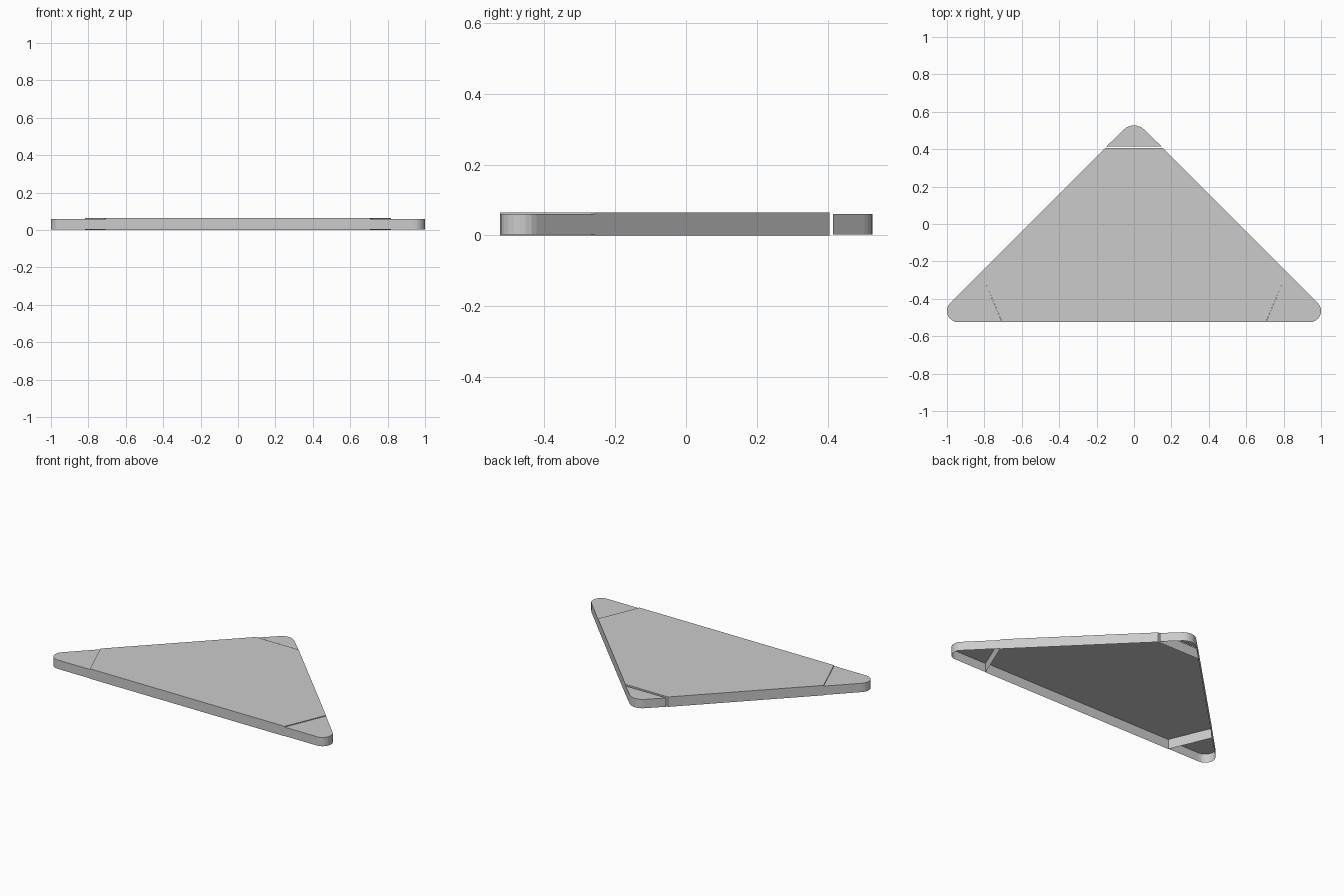
import bpy, bmesh
from math import cos, sin, radians

if "Cube" in bpy.data.objects:
    bpy.data.objects.remove(bpy.data.objects["Cube"])

Y0 = -0.525      # front edge
TOP_CAP = 0.06   # corner height
TOP_PANEL = 0.065


def shell(name, pts, z0, z1, closed):
    """Hollow, bottomless plate: top face plus thin outer walls."""
    bm = bmesh.new()
    lo = [bm.verts.new((x, y, z0)) for x, y in pts]
    hi = [bm.verts.new((x, y, z1)) for x, y in pts]
    bm.faces.new(hi)
    n = len(pts)
    for i in range(n if closed else n - 1):
        j = (i + 1) % n
        bm.faces.new((lo[i], lo[j], hi[j], hi[i]))
    me = bpy.data.meshes.new(name)
    bm.to_mesh(me)
    bm.free()
    ob = bpy.data.objects.new(name, me)
    bpy.context.collection.objects.link(ob)
    return ob


def arc(cx, cy, r, a0, a1, n=8):
    return [(cx + r * cos(radians(a0 + (a1 - a0) * i / n)),
             cy + r * sin(radians(a0 + (a1 - a0) * i / n))) for i in range(n + 1)]


# raised centre panel with full skirt
shell("centre_panel", [(-0.705, Y0), (0.705, Y0), (0.818, -0.257), (0.155, 0.406),
                       (-0.155, 0.406), (-0.818, -0.257)], 0, TOP_PANEL, True)

# rounded front corners, open towards the panel
right = [(0.706, Y0)] + arc(0.94, Y0 + 0.06, 0.06, -90, 45) + [(0.818, -0.257)]
shell("right_corner", right, 0.002, TOP_CAP, False)
left = [(-x, y) for x, y in reversed(right)]
shell("left_corner", left, 0.002, TOP_CAP, False)

# rounded back corner, separated from the panel by a thin gap
r = 0.078
back = [(0.147, 0.415)] + arc(0, 0.527 - r, r, 45, 135) + [(-0.147, 0.415)]
shell("back_corner", back, 0.002, TOP_CAP, False)
